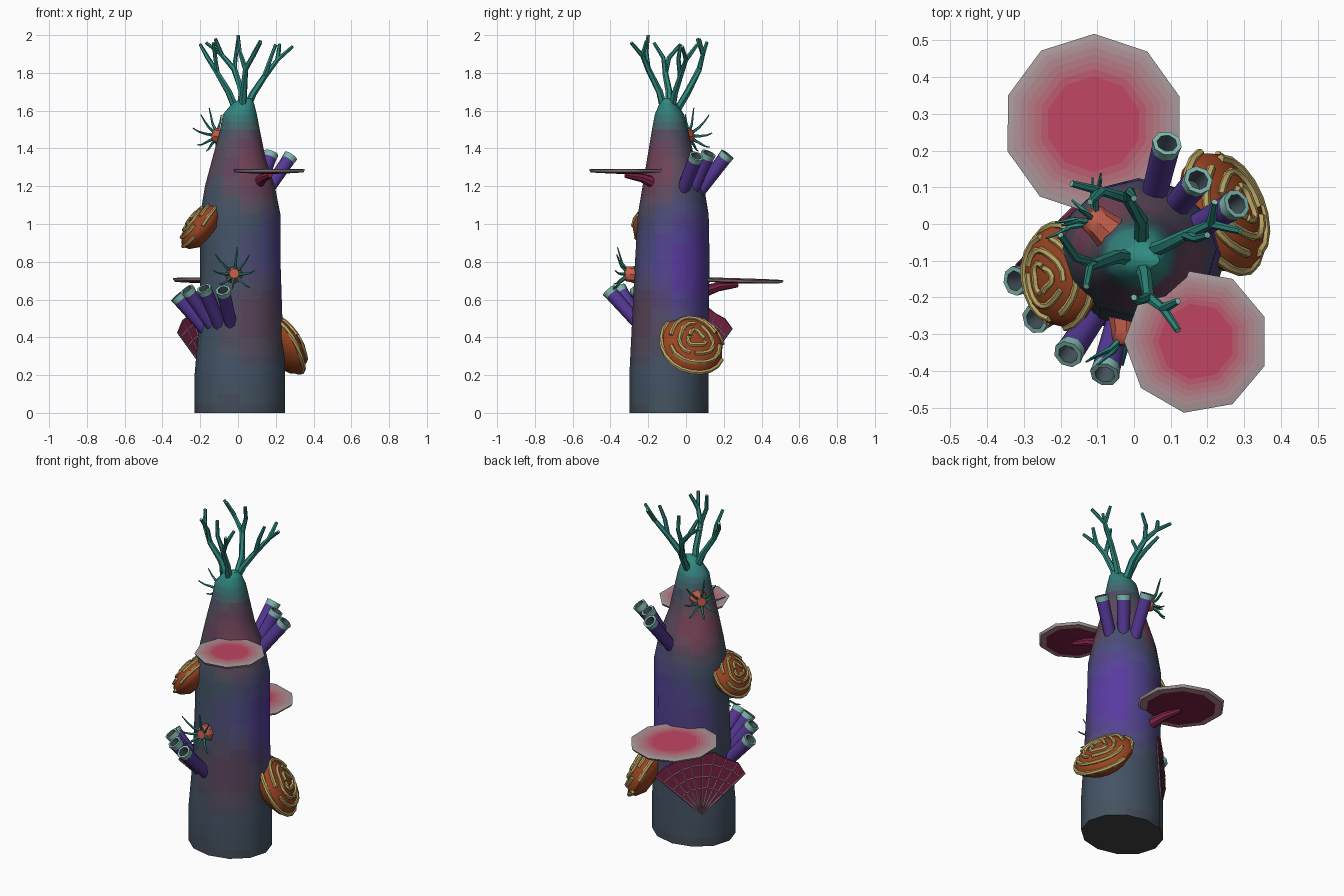
import bpy, bmesh, math, random
from mathutils import Vector as V

if "Cube" in bpy.data.objects:
    bpy.data.objects.remove(bpy.data.objects["Cube"])

random.seed(4)
mats = {}


def mat(name, rgb):
    if name not in mats:
        m = bpy.data.materials.new(name)
        m.diffuse_color = (*rgb, 1)
        m.use_nodes = True
        m.node_tree.nodes["Principled BSDF"].inputs["Base Color"].default_value = m.diffuse_color
        mats[name] = m
    return mats[name]


TEAL = mat("teal", (0.025, 0.24, 0.2))
PALE = mat("pale_teal", (0.22, 0.48, 0.42))
PURPLE = mat("purple", (0.09, 0.04, 0.3))
DARK = mat("tube_inside", (0.06, 0.09, 0.11))
ORANGE = mat("orange", (0.33, 0.06, 0.015))
YELLOW = mat("ridge_yellow", (0.5, 0.38, 0.13))
CRIMSON = mat("crimson", (0.2, 0.015, 0.06))
RIB = mat("fan_rib", (0.25, 0.13, 0.18))
RED = mat("anemone_red", (0.55, 0.11, 0.07))
# Disc colours fade from pink centre to grey rim
PINKS = [mat("disc_%d" % i, V((.52, .06, .12)).lerp(V((.4, .33, .34)), i / 6)) for i in range(7)]


def finish(bm, name, materials, smooth=40):
    bmesh.ops.remove_doubles(bm, verts=bm.verts, dist=1e-5)
    bmesh.ops.recalc_face_normals(bm, faces=bm.faces)
    me = bpy.data.meshes.new(name)
    bm.to_mesh(me)
    bm.free()
    for m in materials:
        me.materials.append(m)
    ob = bpy.data.objects.new(name, me)
    bpy.context.collection.objects.link(ob)
    bpy.ops.object.select_all(action='DESELECT')
    ob.select_set(True)
    bpy.context.view_layer.objects.active = ob
    bpy.ops.object.shade_smooth_by_angle(angle=math.radians(smooth))
    return ob


def skin(bm, rings, slots):
    """Join rings of equal length with quads; slots gives a material per band."""
    n = len(rings[0])
    vs = [[bm.verts.new(p) for p in r] for r in rings]
    for i in range(len(vs) - 1):
        for j in range(n):
            k = (j + 1) % n
            f = bm.faces.new((vs[i][j], vs[i][k], vs[i + 1][k], vs[i + 1][j]))
            f.material_index = slots[i]
    return vs


def lathe(bm, base, axis, profile, sides, slots):
    q = V(axis).to_track_quat('Z', 'Y')
    skin(bm, [[V(base) + q @ V((r * math.cos(a), r * math.sin(a), h))
               for a in (2 * math.pi * j / sides for j in range(sides))] for r, h in profile], slots)


def tube(bm, pts, r0, r1, sides=6, slot=0, tip=None):
    pts = [V(p) for p in pts]
    n = len(pts)
    rings = []
    for i, p in enumerate(pts):
        q = (pts[min(i + 1, n - 1)] - pts[max(i - 1, 0)]).to_track_quat('Z', 'Y')
        r = r0 + (r1 - r0) * i / (n - 1)
        rings.append([p + q @ V((r * math.cos(a), r * math.sin(a), 0))
                      for a in (2 * math.pi * j / sides for j in range(sides))])
    vs = skin(bm, rings, [slot] * n)
    bm.faces.new(vs[0][::-1]).material_index = slot
    bm.faces.new(vs[-1]).material_index = slot if tip is None else tip


# Rock column: sections are z, x min, x max, y min, y max
sections = [(0, -.23, .25, -.3, .12), (.2, -.23, .25, -.3, .12), (.5, -.205, .235, -.285, .12),
            (.8, -.2, .225, -.27, .125), (1.05, -.2, .225, -.255, .12), (1.2, -.175, .195, -.23, .095),
            (1.35, -.135, .145, -.205, .045), (1.5, -.095, .115, -.18, .01),
            (1.58, -.08, .1, -.165, -.01), (1.64, -.03, .085, -.14, -.05), (1.665, .02, .07, -.115, -.08)]
fine = []
for a, b in zip(sections, sections[1:]):
    steps = max(1, round((b[0] - a[0]) / .05))
    fine += [[u + (v - u) * s / steps for u, v in zip(a, b)] for s in range(steps)]
fine.append(sections[-1])
bm = bmesh.new()
N = 12
rings = [[V(((x0 + x1) / 2 + (x1 - x0) / 2 * math.cos(t), (y0 + y1) / 2 + (y1 - y0) / 2 * math.sin(t), z))
          for t in (2 * math.pi * j / N for j in range(N))] for z, x0, x1, y0, y1 in fine]
vs = skin(bm, rings, [0] * len(rings))
bm.faces.new(vs[0][::-1])
bm.faces.new(vs[-1])
# Colour patches: centre, radius, tint, blended softly over the slate base
patches = [((.18, .07, .78), .42, (.1, .045, .36)), ((.12, -.2, 1.3), .27, (.17, .05, .1)),
           ((-.1, .03, 1.3), .22, (.2, .06, .1)), ((.14, -.28, .5), .3, (.1, .06, .1)),
           ((-.08, .1, .75), .25, (.08, .06, .24)), ((.02, -.1, 1.66), .21, (.03, .25, .22)),
           ((0, -.1, -.1), .32, (.06, .06, .06))]
body_mats = []
for f in bm.faces:
    c = f.calc_center_median()
    col = V((.06, .085, .125))
    for p, r, tint in patches:
        w = max(0, 1 - (c - V(p)).length / r) * 1.4
        col = col.lerp(V(tint), min(1, w))
    key = tuple(round(v * 70) for v in col)
    m = mat("rock_%d_%d_%d" % key, [k / 70 for k in key])
    if m not in body_mats:
        body_mats.append(m)
    f.material_index = body_mats.index(m)
finish(bm, "rock_column", body_mats, 50)

# Branching coral on the summit
branches = [
    [(.02, -.06, 1.58), (.02, .01, 1.7), (-.02, .07, 1.82), (-.09, .09, 1.9), (-.17, .11, 1.96)],
    [(-.02, .07, 1.82), (-.01, .09, 1.9), (.0, .07, 1.98)],
    [(-.09, .09, 1.9), (-.12, .06, 1.98)],
    [(0, -.09, 1.58), (-.05, -.09, 1.7), (-.11, -.11, 1.8), (-.16, -.09, 1.88), (-.2, -.03, 1.95)],
    [(-.11, -.11, 1.8), (-.12, -.12, 1.88), (-.13, -.17, 1.96)],
    [(.03, -.08, 1.58), (.08, -.06, 1.69), (.14, -.03, 1.78), (.21, 0, 1.87), (.29, -.02, 1.94)],
    [(.14, -.03, 1.78), (.17, -.04, 1.87), (.2, -.03, 1.95)],
    [(.21, 0, 1.87), (.22, .06, 1.95)],
    [(.02, -.11, 1.58), (.03, -.14, 1.7), (.04, -.2, 1.82), (.08, -.23, 1.89), (.12, -.29, 1.96)],
    [(.04, -.2, 1.82), (.01, -.21, 1.91), (0, -.2, 2.0)],
    [(.08, -.23, 1.89), (.12, -.21, 1.97)]]
bm = bmesh.new()
for b in branches:
    tube(bm, b, .022 if len(b) == 5 else .014, .009, 6, 0, 1)
finish(bm, "branch_coral", [TEAL, PALE])

# Table corals: flat discs on slanted stems
for name, c, r, sides, root, ax in [("table_coral_low", (-.11, .272, .7), .246, 10, (-.03, .07, .635), (.01, .03, 1)),
                                    ("table_coral_high", (.17, -.32, 1.28), .197, 9, (.1, -.15, 1.21), (0, 0, 1))]:
    bm = bmesh.new()
    lathe(bm, c, ax, [(0, -.016), (r * .5, -.012), (r * .8, -.009), (r * .96, -.006), (r, .008)] +
          [(r * k, .011) for k in (.93, .85, .77, .69, .61, .53, 0)],
          sides, [7, 7, 4, 6, 6, 5, 4, 3, 2, 1, 0])
    tube(bm, [root, V(root).lerp(V(c), .5), V(c) - V((0, 0, .022))], .034, .014, 8, 7)
    finish(bm, name, PINKS + [CRIMSON])

# Tube sponges: hollow purple pipes with pale rims
groups = {"tube_sponge_high": [((.05, .06, 1.16), (.09, .22, 1.37)), ((.1, .03, 1.17), (.175, .12, 1.375)),
                               ((.15, -.02, 1.17), (.28, .055, 1.36))],
          "tube_sponge_low": [((-.17, -.13, .44), (-.325, -.155, .62)), ((-.13, -.18, .45), (-.27, -.26, .655)),
                              ((-.09, -.22, .45), (-.18, -.355, .66)), ((-.035, -.24, .46), (-.08, -.41, .65))]}
for name, tubes in groups.items():
    bm = bmesh.new()
    for a, b in tubes:
        d = V(b) - V(a)
        h = d.length
        lathe(bm, a, d, [(0, 0), (.034, 0), (.038, h - .03), (.041, h), (.028, h), (.024, h - .06), (0, h - .06)],
              8, [0, 0, 1, 1, 2, 2])
    finish(bm, name, [PURPLE, PALE, DARK], 50)

# Brain corals: shallow domes with broken concentric ridges
for name, c, n, R, H in [("brain_coral_low", (.238, .03, .357), (.8, .32, .5), .175, .078),
                         ("brain_coral_high", (-.197, -.142, .985), (-.76, -.08, .6), .142, .07)]:
    bm = bmesh.new()
    prof = [(0, -.07), (R * .65, -.06), (R * .93, -.025)]
    prof += [(R * math.cos(t), H * math.sin(t)) for t in (math.pi / 2 * i / 5 for i in range(6))]
    lathe(bm, c, n, prof, 14, [0] * 8)
    q = V(n).to_track_quat('Z', 'Y')
    for t, arcs in [(6, [(0, 330)]), (38, [(20, 165), (190, 350)]), (58, [(80, 240), (255, 420)]),
                    (75, [(0, 150), (165, 340)])]:
        for a0, a1 in arcs:
            steps = max(4, (a1 - a0) // 18)
            pts = []
            for i in range(steps + 1):
                a = math.radians(a0 + (a1 - a0) * i / steps)
                e = math.radians(t) + .05 * math.sin(3 * a)
                pts.append(V(c) + q @ V((R * math.cos(e) * math.cos(a), R * math.cos(e) * math.sin(a), H * math.sin(e))))
            tube(bm, pts, R * .07, R * .07, 6, 1)
    finish(bm, name, [ORANGE, YELLOW])

# Sea fan: thin web with radiating ribs and cross arcs
apex, across = V((-.148, .057, .195)), V((.707, .707, 0))
out = V((-.707, .707, 0))


def fan(deg, r):
    t = math.radians(deg)
    return apex + r * (across * math.sin(t) + V((0, 0, math.cos(t))))


angles = [-46 + 11.5 * i for i in range(9)]
edge = [.335, .36, .355, .375, .365, .375, .36, .37, .365]
bm = bmesh.new()
outline = [apex] + [fan(a, r) for a, r in zip(angles, edge)]
front = [bm.verts.new(p + out * .004) for p in outline]
back = [bm.verts.new(p - out * .004) for p in outline]
m = len(outline)
for i in range(1, m - 1):
    bm.faces.new((front[0], front[i], front[i + 1]))
    bm.faces.new((back[0], back[i + 1], back[i]))
for i in range(m):
    k = (i + 1) % m
    bm.faces.new((front[i], back[i], back[k], front[k]))
for a, r in zip(angles, edge):
    tube(bm, [apex, fan(a, r)], .008, .006, 6, 1)
for r in (.16, .23, .3):
    tube(bm, [fan(a, r) for a in angles], .0065, .0065, 6, 1)
tube(bm, [apex + V((.03, -.03, -.03)), fan(0, .05)], .02, .012, 6, 0)
finish(bm, "sea_fan", [CRIMSON, RIB], 30)

# Anemones: small red bodies ringed by slender tentacles that lift at the tips
for name, base, n in [("anemone_front", (-.02, -.25, .73), (0, -1, .1)),
                      ("anemone_back", (-.065, -.025, 1.46), (-.75, .65, .12))]:
    bm = bmesh.new()
    lathe(bm, base, n, [(0, -.01), (.05, 0), (.042, .04), (.04, .065), (.026, .08), (0, .08)], 8, [0] * 5)
    q = V(n).to_track_quat('Z', 'Y')
    for i in range(8):
        a = 2 * math.pi * (i + random.uniform(-.2, .2)) / 8
        s = random.uniform(.9, 1.1)
        pts = [V(base) + q @ V((r * s * math.cos(a), r * s * math.sin(a), h)) + V((0, 0, up))
               for r, h, up in [(.026, .07, 0), (.055, .095, 0), (.09, .11, .006), (.118, .125, .02)]]
        tube(bm, pts, .009, .003, 5, 1)
    finish(bm, name, [RED, TEAL])
